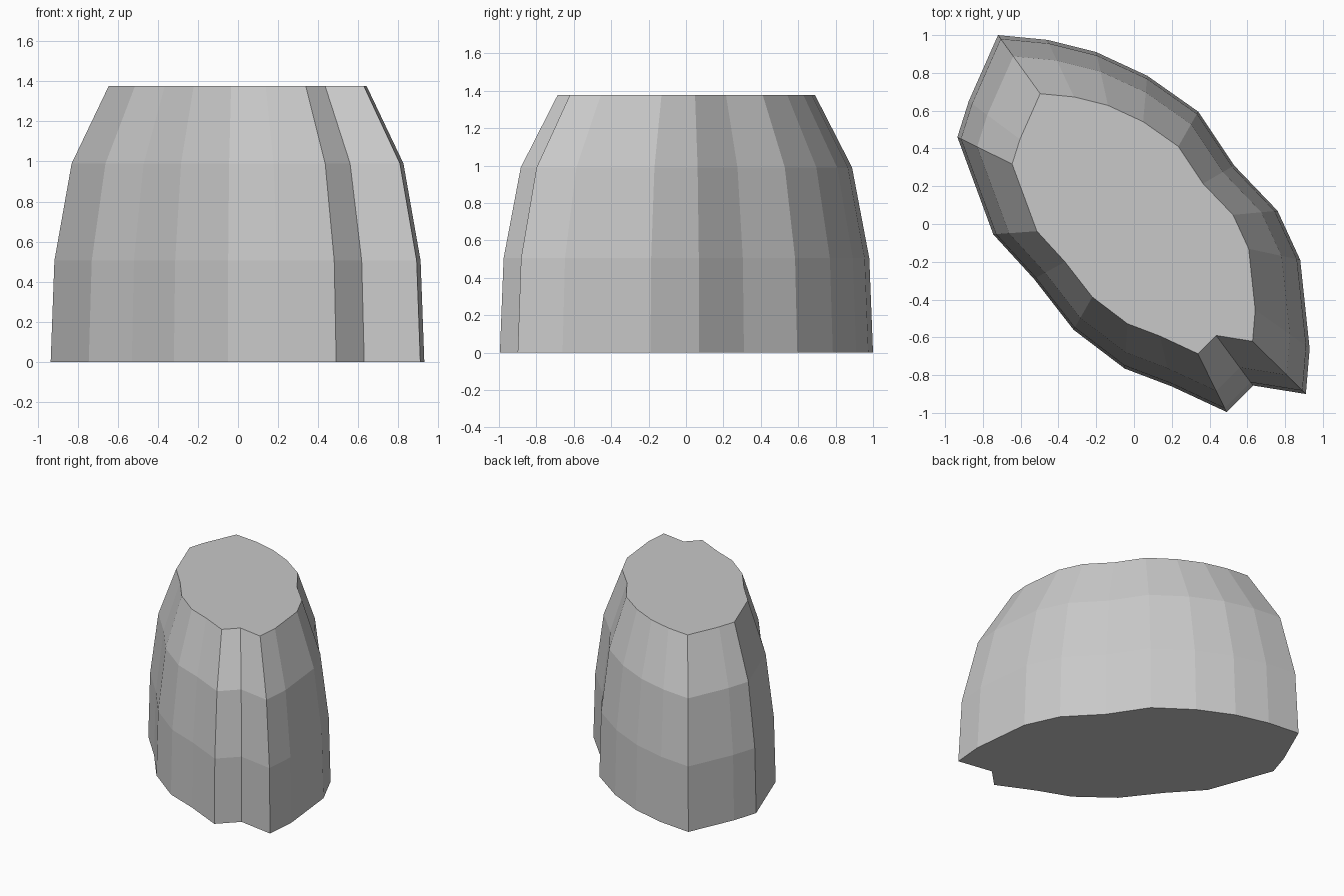
import bpy, bmesh

if "Cube" in bpy.data.objects:
    bpy.data.objects.remove(bpy.data.objects["Cube"])

# Footprint of the block, clockwise seen from above
OUTLINE = [(-0.72, 1.0), (-0.46, 0.975), (-0.20, 0.91), (0.07, 0.785), (0.34, 0.595),
           (0.53, 0.31), (0.76, 0.07), (0.88, -0.19), (0.93, -0.66), (0.91, -0.90),
           (0.63, -0.855), (0.49, -0.995), (0.20, -0.86), (-0.05, -0.765), (-0.32, -0.56),
           (-0.53, -0.29), (-0.745, -0.055), (-0.935, 0.46), (-0.875, 0.65)]
# Height and scale of each ring
RINGS = [(0.0, 1.0), (0.505, 0.98), (0.99, 0.888), (1.377, 0.69)]

stone = bpy.data.materials.new("grey stone")
stone.diffuse_color = (0.58, 0.58, 0.58, 1)
stone.use_nodes = True
stone.node_tree.nodes["Principled BSDF"].inputs["Base Color"].default_value = stone.diffuse_color

# Tapering block: stacked scaled copies of the footprint, capped at both ends
bm = bmesh.new()
rings = [[bm.verts.new((x * s, y * s, z)) for x, y in OUTLINE] for z, s in RINGS]
n = len(OUTLINE)
for low, high in zip(rings, rings[1:]):
    for i in range(n):
        j = (i + 1) % n
        bm.faces.new((low[i], high[i], high[j], low[j]))
bm.faces.new(rings[0])
bm.faces.new(rings[-1][::-1])
bmesh.ops.recalc_face_normals(bm, faces=bm.faces)

mesh = bpy.data.meshes.new("tapered_rock")
bm.to_mesh(mesh)
bm.free()
mesh.materials.append(stone)
rock = bpy.data.objects.new("tapered_rock", mesh)
bpy.context.collection.objects.link(rock)
